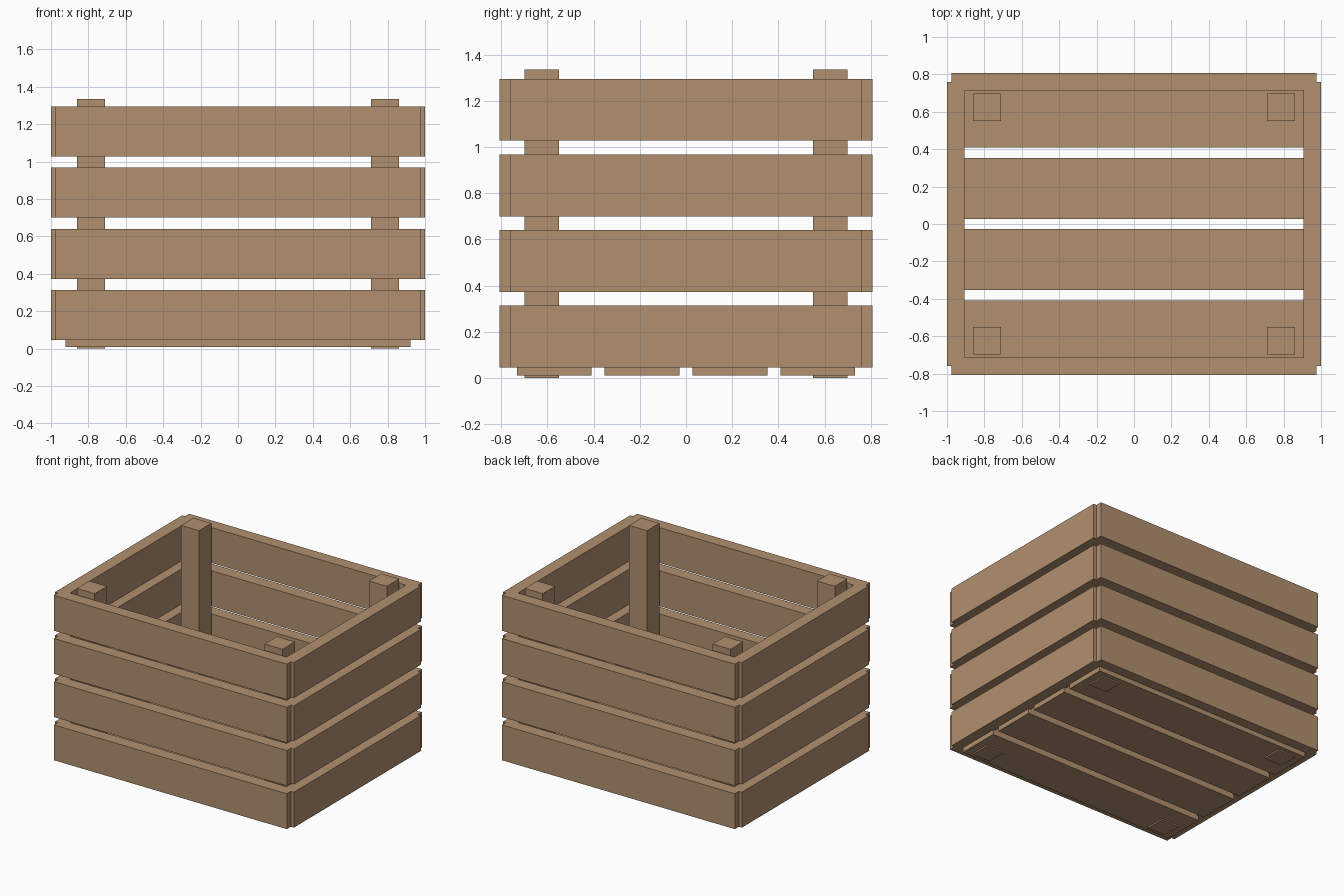
import bpy
import bmesh
from mathutils import Vector

if "Cube" in bpy.data.objects:
    bpy.data.objects.remove(bpy.data.objects["Cube"])

wood = bpy.data.materials.new("wood")
wood.diffuse_color = (0.44, 0.28, 0.16, 1.0)
wood.use_nodes = True
wood.node_tree.nodes["Principled BSDF"].inputs["Base Color"].default_value = wood.diffuse_color


def box(name, lo, hi):
    """Axis-aligned box between two opposite corners."""
    lo, hi = Vector(lo), Vector(hi)
    centre, size = (lo + hi) / 2, hi - lo
    bm = bmesh.new()
    bmesh.ops.create_cube(bm, size=1.0)
    bmesh.ops.scale(bm, vec=size, verts=bm.verts)
    mesh = bpy.data.meshes.new(name)
    bm.to_mesh(mesh)
    bm.free()
    mesh.materials.append(wood)
    obj = bpy.data.objects.new(name, mesh)
    obj.location = centre
    bpy.context.collection.objects.link(obj)
    return obj


# Wall slats: four rows on each of the four sides
SLAT_H, PITCH, BASE = 0.268, 0.327, 0.046
for row in range(4):
    z0 = BASE + row * PITCH
    z1 = z0 + SLAT_H
    box(f"front_slat_{row + 1}", (-0.975, -0.808, z0), (0.975, -0.713, z1))
    box(f"back_slat_{row + 1}", (-0.975, 0.713, z0), (0.975, 0.808, z1))
    box(f"left_slat_{row + 1}", (-1.0, -0.76, z0), (-0.907, 0.76, z1))
    box(f"right_slat_{row + 1}", (0.907, -0.76, z0), (1.0, 0.76, z1))

# Floor slats running along x
for i in range(4):
    y = (i - 1.5) * 0.38
    box(f"floor_slat_{i + 1}", (-0.922, y - 0.162, 0.01), (0.922, y + 0.162, 0.10))

# Corner posts, slightly taller than the walls
for x_name, sx in (("left", -1), ("right", 1)):
    for y_name, sy in (("front", -1), ("back", 1)):
        x, y = sx * 0.787, sy * 0.624
        box(f"{y_name}_{x_name}_post", (x - 0.075, y - 0.074, 0.0), (x + 0.075, y + 0.074, 1.336))
